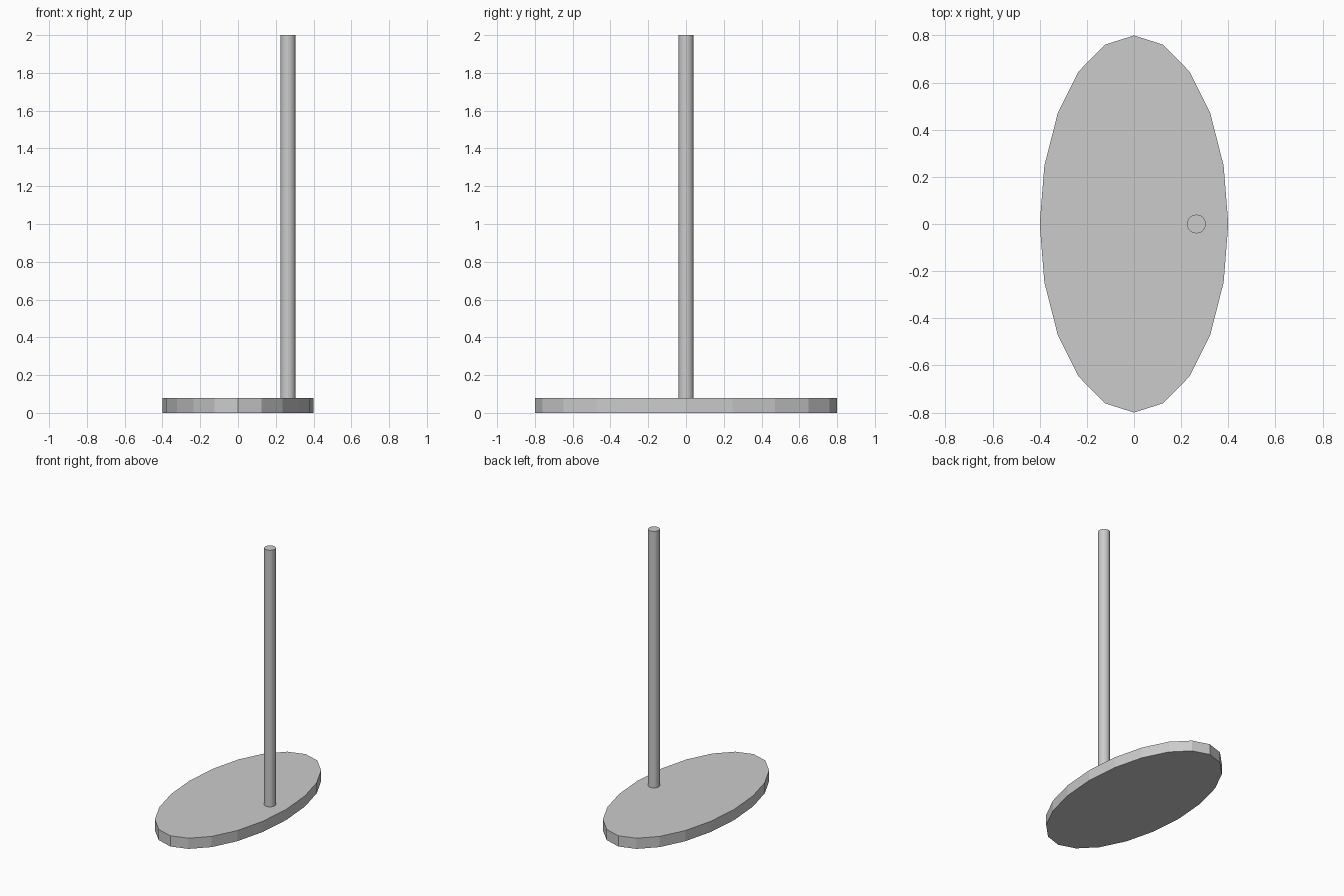
import bpy

if "Cube" in bpy.data.objects:
    bpy.data.objects.remove(bpy.data.objects["Cube"])


def cylinder(name, sides, rx, ry, z0, z1, x=0.0):
    bpy.ops.mesh.primitive_cylinder_add(vertices=sides, radius=1, depth=1,
                                        location=(x, 0, (z0 + z1) / 2))
    obj = bpy.context.object
    obj.name = name
    obj.scale = (rx, ry, z1 - z0)
    bpy.ops.object.transform_apply(location=False, rotation=False, scale=True)
    return obj


# Faceted oval foot plate
cylinder("base_plate", 20, 0.4, 0.8, 0.0, 0.08)

# Upright pole, set off-centre and seated slightly into the plate
cylinder("pole", 20, 0.04, 0.04, 0.07, 2.0, x=0.265)
